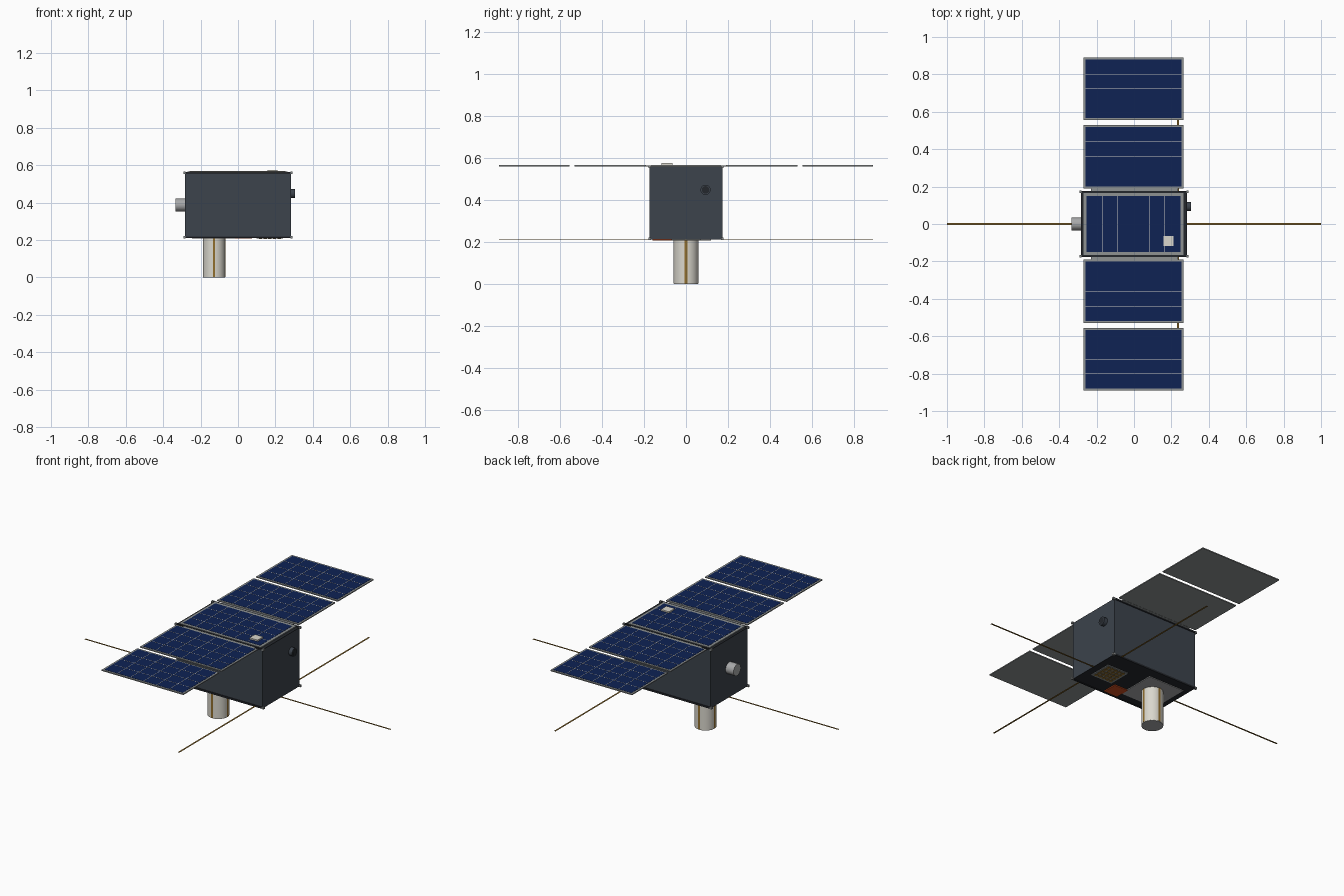
import bpy, bmesh, math

if "Cube" in bpy.data.objects:
    bpy.data.objects.remove(bpy.data.objects["Cube"])


def mat(name, r, g, b):
    lin = lambda c: ((c / 255 + 0.055) / 1.055) ** 2.4 if c > 10 else c / 255 / 12.92
    m = bpy.data.materials.new(name)
    m.diffuse_color = (lin(r), lin(g), lin(b), 1)
    m.use_nodes = True
    m.node_tree.nodes["Principled BSDF"].inputs["Base Color"].default_value = m.diffuse_color
    return m


NAVY = mat("navy_cell", 14, 34, 84)
GREY = mat("panel_grey", 142, 146, 146)
SLATE = mat("slate_body", 60, 67, 76)
BLACK = mat("black_plate", 36, 39, 44)
ALU = mat("aluminium", 168, 169, 170)
WHITE = mat("off_white", 218, 215, 205)
GOLD = mat("dark_gold", 145, 110, 45)
ORANGE = mat("burnt_orange", 205, 78, 32)


def finish(bm, name, m):
    me = bpy.data.meshes.new(name)
    bm.to_mesh(me)
    bm.free()
    me.materials.append(m)
    ob = bpy.data.objects.new(name, me)
    bpy.context.collection.objects.link(ob)
    return ob


def boxes(name, m, spans):
    """One object made of boxes, each given as (x0, x1, y0, y1, z0, z1)."""
    bm = bmesh.new()
    for x0, x1, y0, y1, z0, z1 in spans:
        for v in bmesh.ops.create_cube(bm, size=1)["verts"]:
            v.co.x = x0 if v.co.x < 0 else x1
            v.co.y = y0 if v.co.y < 0 else y1
            v.co.z = z0 if v.co.z < 0 else z1
    return finish(bm, name, m)


def cylinder(name, m, centre, r, length, axis="Z", sides=32):
    rot = {"X": (0, math.pi / 2, 0), "Z": (0, 0, 0)}[axis]
    bpy.ops.mesh.primitive_cylinder_add(vertices=sides, radius=r, depth=length,
                                        location=centre, rotation=rot)
    ob = bpy.context.object
    ob.name = name
    ob.data.materials.append(m)
    bpy.ops.object.shade_smooth_by_angle(angle=math.radians(40))
    return ob


# Body with dark end plates
BX, BY, Z0, Z1 = 0.283, 0.173, 0.212, 0.559
boxes("body", SLATE, [(-BX, BX, -BY, BY, Z0 + 0.003, Z1 - 0.003)])
boxes("body_end_plates", BLACK, [(-BX, BX, -BY, BY, Z0, Z0 + 0.003),
                                 (-BX, BX, -BY, BY, Z1 - 0.003, Z1)])

# Long edge rails with bright end feet
rails, feet = [], []
for sy in (-1, 1):
    for z in (Z0 + 0.003, Z1):
        y = sy * (BY - 0.001)
        rails.append((-BX, BX, y - 0.005, y + 0.005, z - 0.005, z + 0.005))
        for sx in (-1, 1):
            x = sx * (BX + 0.003)
            feet.append((x - 0.006, x + 0.006, y - 0.006, y + 0.006, z - 0.006, z + 0.006))
boxes("edge_rails", BLACK, rails)
boxes("rail_feet", GREY, feet)


# Solar panels: backing board, cell sheet, thin grid lines
def solar_panel(name, y0, y1, border=0.011):
    x0, x1, zb, zt = -0.27, 0.265, 0.560, 0.566
    boxes(name + "_board", GREY, [(x0, x1, y0, y1, zb, zt)])
    a0, a1, b0, b1 = x0 + border, x1 - border, y0 + border, y1 - border
    boxes(name + "_cells", NAVY, [(a0, a1, b0, b1, zt - 0.001, zt + 0.001)])
    w, top = 0.001, zt + 0.0016
    lines = []
    for i in range(1, 6):
        x = a0 + (a1 - a0) * i / 6
        lines.append((x - w, x + w, b0, b1, zt, top))
    for j in range(1, 4):
        y = b0 + (b1 - b0) * j / 4
        lines.append((a0, a1, y - w, y + w, zt, top))
    boxes(name + "_grid_lines", WHITE, lines)


solar_panel("centre_panel", -0.166, 0.166, 0.016)
for side, s in (("front", -1), ("back", 1)):
    for part, a, b in (("inner", 0.19, 0.53), ("outer", 0.555, 0.89)):
        solar_panel(f"{side}_{part}_panel", *sorted((s * a, s * b)))
    # Hinge strip between body and inner panel
    boxes(side + "_hinge", GREY, [(-0.23, 0.235, *sorted((s * 0.174, s * 0.192)), 0.559, 0.563)])

# Top sensor patch
boxes("top_patch", WHITE, [(0.157, 0.21, -0.117, -0.065, 0.565, 0.575)])

# Thruster nozzle on the left, camera on the right
cylinder("left_nozzle", ALU, (-0.308, 0, 0.387), 0.034, 0.054, "X")
cylinder("camera_barrel", SLATE, (0.293, 0.093, 0.448), 0.024, 0.024, "X")
cylinder("camera_lens", BLACK, (0.3045, 0.093, 0.448), 0.018, 0.003, "X")

# Tape antennas
W, T = 0.005, 0.0012
tapes = []
for s in (-1, 1):
    tapes.append((*sorted((s * 0.27, s * 1.0)), -W, W, 0.2125, 0.2125 + T))
    tapes.append((0.235 - W, 0.235 + W, *sorted((s * 0.165, s * 0.89)), 0.2125, 0.2125 + T))
boxes("tape_antennas", GOLD, tapes)

# Underside mast antenna with gold stripes
MX, MR = -0.128, 0.059
boxes("mast_base_plate", ALU, [(MX - 0.118, MX + 0.118, -0.118, 0.118, 0.208, Z0 + 0.001)])
cylinder("mast", WHITE, (MX, 0, 0.106), MR, 0.21, "Z", 48)
cylinder("mast_end_cap", ALU, (MX, 0, 0.0025), MR - 0.001, 0.005, "Z", 48)
h = 0.006
stripes = []
for s in (-1, 1):
    stripes.append((MX - h, MX + h, *sorted((s * (MR - 0.002), s * (MR + 0.001))), 0.003, 0.209))
    stripes.append((*sorted((MX + s * (MR - 0.002), MX + s * (MR + 0.001))), -h, h, 0.003, 0.209))
boxes("mast_stripes", GOLD, stripes)

# Underside patch array
boxes("patch_array_base", GREY, [(0.10, 0.24, -0.07, 0.07, 0.208, Z0 + 0.001)])
pads = []
for i in range(5):
    for j in range(5):
        x, y = 0.17 + (i - 2) * 0.025, (j - 2) * 0.025
        pads.append((x - 0.009, x + 0.009, y - 0.009, y + 0.009, 0.206, 0.209))
boxes("patch_array_pads", GOLD, pads)

# Underside orange cover
boxes("orange_cover", ORANGE, [(-0.015, 0.075, -0.16, -0.07, 0.207, Z0 + 0.001)])
